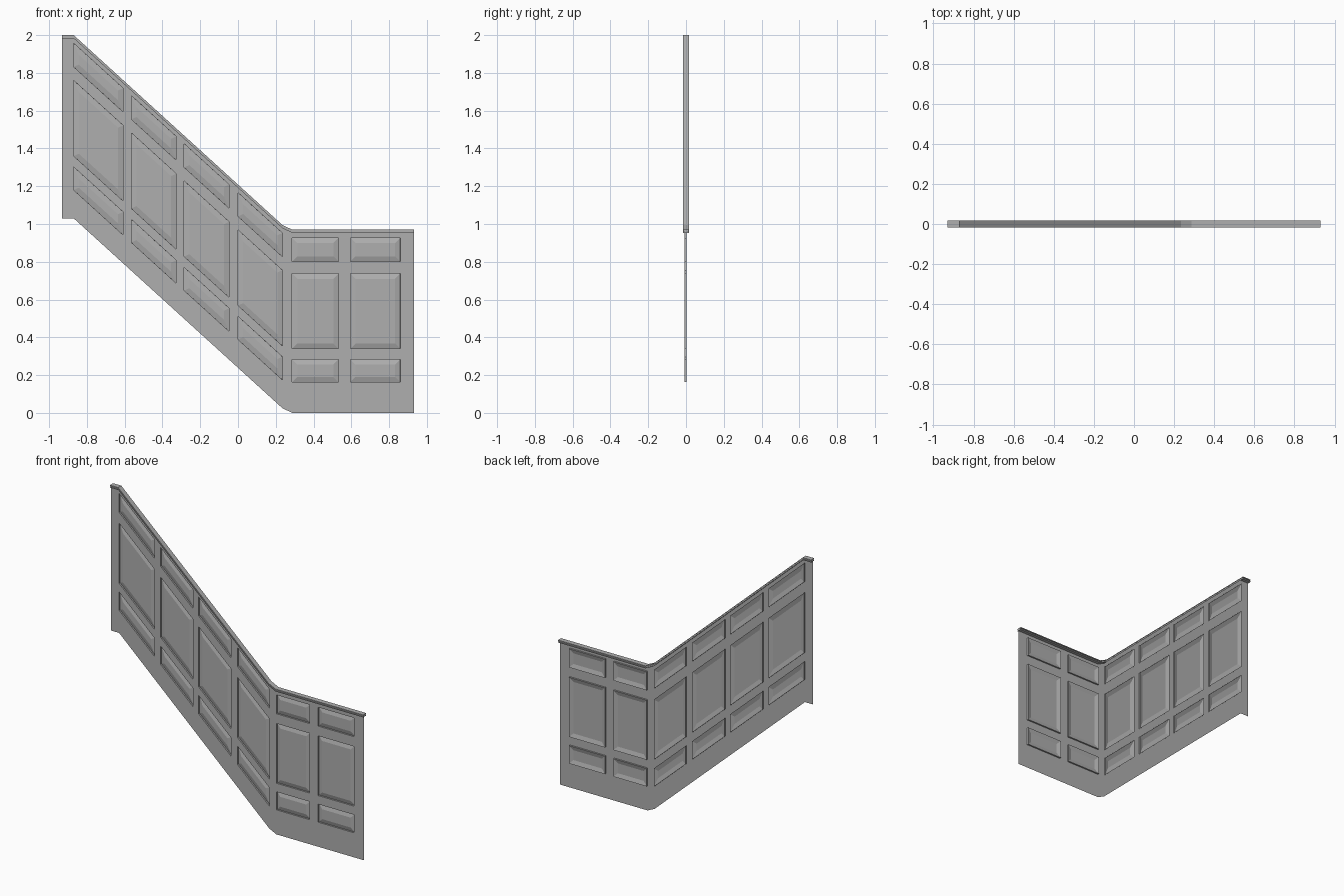
import bpy, bmesh

if "Cube" in bpy.data.objects:
    bpy.data.objects.remove(bpy.data.objects["Cube"])

# Stair run: height of the base line along x (landing, slope, easing, landing)
RUN = [(-0.931, 1.03), (-0.87, 1.03), (0.235, 0.025), (0.287, 0.0), (0.931, 0.0)]

def base(x):
    for (x0, z0), (x1, z1) in zip(RUN, RUN[1:]):
        if x <= x1:
            return z0 + (z1 - z0) * (x - x0) / (x1 - x0)
    return RUN[-1][1]

grey = bpy.data.materials.new("dark_grey_paint")
grey.diffuse_color = (0.43, 0.43, 0.43, 1)
grey.use_nodes = True
grey.node_tree.nodes["Principled BSDF"].inputs["Base Color"].default_value = grey.diffuse_color

def finish(bm, name):
    mesh = bpy.data.meshes.new(name)
    bm.to_mesh(mesh)
    bm.free()
    mesh.materials.append(grey)
    obj = bpy.data.objects.new(name, mesh)
    bpy.context.collection.objects.link(obj)
    return obj

# Wainscot sheet: raised panels sit where odd columns and odd rows cross
COLS = [-0.931, -0.87, -0.608, -0.565, -0.327, -0.285, -0.047, 0.0, 0.235,
        0.287, 0.532, 0.595, 0.859, 0.931]
FLAT_ROWS = [0.0, 0.163, 0.283, 0.34, 0.737, 0.802, 0.927, 0.970]
SLOPE_ROWS = [0.0, 0.150, 0.272, 0.330, 0.730, 0.802, 0.927, 0.970]
PANEL_COLS = {1, 3, 5, 7, 9, 11}
PANEL_ROWS = {1, 3, 5}
SHEET_Y = -0.007

bm = bmesh.new()
grid = [[bm.verts.new((x, SHEET_Y, base(x) + h))
         for h in (FLAT_ROWS if x > 0.25 else SLOPE_ROWS)] for x in COLS]
panels = []
for i in range(len(COLS) - 1):
    for j in range(len(FLAT_ROWS) - 1):
        f = bm.faces.new((grid[i][j], grid[i + 1][j], grid[i + 1][j + 1], grid[i][j + 1]))
        if i in PANEL_COLS and j in PANEL_ROWS:
            panels.append(f)
bm.normal_update()
# sunk edge, then bevel rising to the panel field
bmesh.ops.inset_individual(bm, faces=panels, thickness=0.0002, depth=-0.010, use_even_offset=True)
bm.normal_update()
bmesh.ops.inset_individual(bm, faces=panels, thickness=0.027, depth=0.008, use_even_offset=True)
finish(bm, "wainscot_panelling")

# Cap rail: two flanges with a groove between, swept along the run
half = [(0.0165, 0.970), (0.0165, 0.964), (0.010, 0.964), (0.010, 0.959),
        (0.0155, 0.959), (0.0155, 0.953)]
profile = half + [(-y, h) for y, h in reversed(half)]
bm = bmesh.new()
rings = [[bm.verts.new((x, y, z + h)) for y, h in profile] for x, z in RUN]
n = len(profile)
for a, b in zip(rings, rings[1:]):
    for k in range(n):
        bm.faces.new((a[k], a[(k + 1) % n], b[(k + 1) % n], b[k]))
bm.faces.new(rings[0])
bm.faces.new(rings[-1][::-1])
bmesh.ops.recalc_face_normals(bm, faces=bm.faces[:])
finish(bm, "cap_rail")
